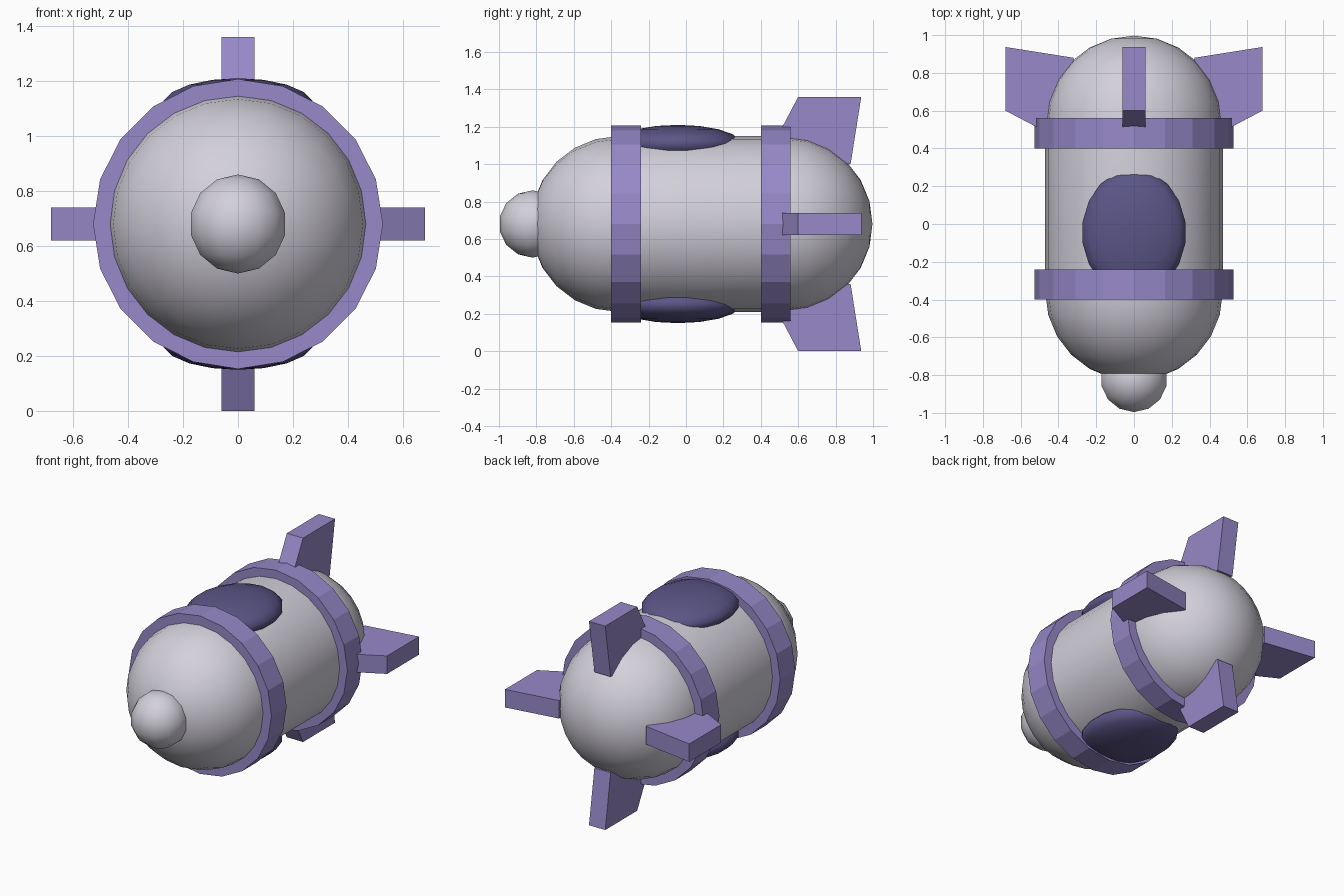
import bpy, bmesh, math
from mathutils import Matrix, Vector

cube = bpy.data.objects.get("Cube")
if cube:
    bpy.data.objects.remove(cube, do_unlink=True)

AXIS_Z = 0.68
BODY_R = 0.47


def material(name, rgb):
    m = bpy.data.materials.new(name)
    m.use_nodes = True
    m.diffuse_color = (*rgb, 1)
    m.node_tree.nodes["Principled BSDF"].inputs["Base Color"].default_value = (*rgb, 1)
    return m


GREY = material("pale_grey", (0.65, 0.63, 0.70))
PURPLE = material("purple", (0.31, 0.25, 0.58))
DARK = material("dark_violet", (0.105, 0.09, 0.24))


def finish(name, bm, mat, smooth):
    bmesh.ops.recalc_face_normals(bm, faces=bm.faces)
    for f in bm.faces:
        f.smooth = smooth
    mesh = bpy.data.meshes.new(name)
    bm.to_mesh(mesh)
    bm.free()
    mesh.materials.append(mat)
    obj = bpy.data.objects.new(name, mesh)
    bpy.context.collection.objects.link(obj)
    return obj


def lathe(name, profile, sides, mat, smooth, closed=False):
    """Spin (y, radius) points around the long axis."""
    bm = bmesh.new()
    verts = [bm.verts.new((0, y, AXIS_Z + r)) for y, r in profile]
    pairs = list(zip(verts, verts[1:]))
    if closed:
        pairs.append((verts[-1], verts[0]))
    edges = [bm.edges.new(p) for p in pairs]
    bmesh.ops.spin(bm, geom=verts + edges, cent=(0, 0, AXIS_Z), axis=(0, 1, 0),
                   angle=math.tau, steps=sides)
    bmesh.ops.remove_doubles(bm, verts=bm.verts, dist=0.0005)
    return finish(name, bm, mat, smooth)


def ellipsoid(name, centre, radii, sides, mat):
    bm = bmesh.new()
    bmesh.ops.create_uvsphere(
        bm, u_segments=sides, v_segments=sides // 2, radius=1,
        matrix=Matrix.Translation(centre) @ Matrix.Diagonal((*radii, 1)))
    return finish(name, bm, mat, True)


# Capsule body with a domed front and back
STEPS = 6
arc = [math.pi / 2 * i / STEPS for i in range(STEPS + 1)]
front = [(-0.36 - BODY_R * math.cos(a), BODY_R * math.sin(a)) for a in arc]
back = [(0.527 + BODY_R * math.cos(a), BODY_R * math.sin(a)) for a in reversed(arc)]
lathe("body", front + back, 24, GREY, True)

# Round nose
ellipsoid("nose", (0, -0.82, AXIS_Z), (0.18, 0.18, 0.18), 14, GREY)

# Faceted bands around the body
for name, y in (("front_band", -0.32), ("rear_band", 0.48)):
    lathe(name, [(y - 0.08, 0.44), (y - 0.08, 0.527), (y + 0.08, 0.527), (y + 0.08, 0.44)],
          20, PURPLE, False, closed=True)

# Domed windows above and below
for name, side in (("top_window", 1), ("bottom_window", -1)):
    ellipsoid(name, (0, -0.045, AXIS_Z + side * 0.43), (0.28, 0.34, 0.10), 18, DARK)

# Four tail fins; profile is (y, distance from the axis)
FIN = [(0.41, 0.32), (0.6, 0.68), (0.937, 0.68), (0.88, 0.32)]
for i, name in enumerate(("top_fin", "left_fin", "bottom_fin", "right_fin")):
    bm = bmesh.new()
    face = bm.faces.new([bm.verts.new((-0.06, y, r)) for y, r in FIN])
    out = bmesh.ops.extrude_face_region(bm, geom=[face])["geom"]
    bmesh.ops.translate(bm, vec=Vector((0.12, 0, 0)),
                        verts=[g for g in out if isinstance(g, bmesh.types.BMVert)])
    bm.transform(Matrix.Translation((0, 0, AXIS_Z)) @ Matrix.Rotation(i * math.pi / 2, 4, 'Y'))
    finish(name, bm, PURPLE, False)
